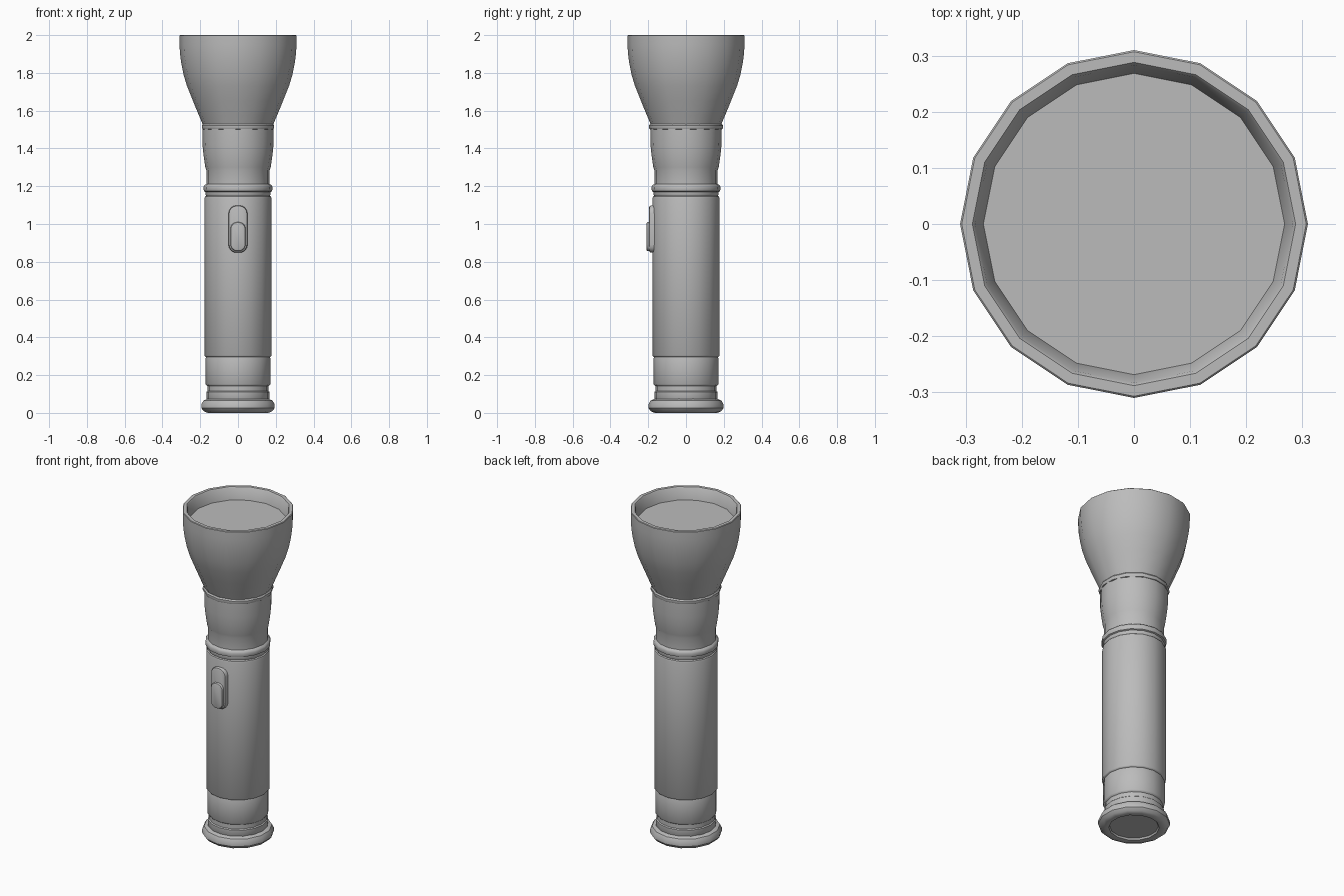
import bpy, bmesh, math

cube = bpy.data.objects.get("Cube")
if cube:
    bpy.data.objects.remove(cube)

grey = bpy.data.materials.new("grey")
grey.use_nodes = True
grey.diffuse_color = (0.5, 0.5, 0.5, 1)
grey.node_tree.nodes["Principled BSDF"].inputs["Base Color"].default_value = (0.5, 0.5, 0.5, 1)


def finish(bm, name, angle=35):
    bmesh.ops.recalc_face_normals(bm, faces=bm.faces)
    mesh = bpy.data.meshes.new(name)
    bm.to_mesh(mesh)
    bm.free()
    mesh.materials.append(grey)
    obj = bpy.data.objects.new(name, mesh)
    bpy.context.collection.objects.link(obj)
    bpy.ops.object.select_all(action='DESELECT')
    obj.select_set(True)
    bpy.context.view_layer.objects.active = obj
    bpy.ops.object.shade_smooth_by_angle(angle=math.radians(angle))
    return obj


def lathe(name, profile, sides=16, start=0.0):
    """Turned part from (radius, height) pairs, closed by a flat cap at each end."""
    bm = bmesh.new()
    rings = []
    for r, z in profile:
        angles = [start + math.tau * i / sides for i in range(sides)]
        rings.append([bm.verts.new((r * math.cos(a), r * math.sin(a), z)) for a in angles])
    for low, high in zip(rings, rings[1:]):
        for i in range(sides):
            j = (i + 1) % sides
            bm.faces.new((low[i], low[j], high[j], high[i]))
    bm.faces.new(rings[0])
    bm.faces.new(rings[-1])
    return finish(bm, name)


def pill(name, half_width, bottom, top, front, back, bevel, corner):
    """Rounded upright plate facing the front, with a softened front edge."""
    bm = bmesh.new()
    outline = []
    for cx, cz, turn in ((1, 1, 0), (-1, 1, 1), (-1, -1, 2), (1, -1, 3)):
        x = cx * (half_width - corner)
        z = (top - corner) if cz > 0 else (bottom + corner)
        for k in range(5):
            a = (turn + k / 4) * math.pi / 2
            outline.append((x + corner * math.cos(a), z + corner * math.sin(a)))
    mid = (top + bottom) / 2
    rings = []
    for inset, y in ((0, back), (0, front + bevel), (bevel * 0.3, front + bevel * 0.3), (bevel, front)):
        sx = 1 - inset / half_width
        sz = 1 - inset / (top - mid)
        rings.append([bm.verts.new((x * sx, y, mid + (z - mid) * sz)) for x, z in outline])
    n = len(outline)
    for a, b in zip(rings, rings[1:]):
        for i in range(n):
            bm.faces.new((a[i], a[(i + 1) % n], b[(i + 1) % n], b[i]))
    bm.faces.new(rings[0])
    bm.faces.new(rings[-1])
    return finish(bm, name)


# End cap with its rounded foot and recessed underside
lathe("end_cap", [(0.135, 0.015), (0.14, 0.005), (0.165, 0.0), (0.185, 0.008), (0.199, 0.025),
                  (0.199, 0.045), (0.188, 0.065), (0.165, 0.075)], 14, math.pi / 2)
lathe("tail_collar", [(0.16, 0.06), (0.168, 0.075), (0.168, 0.11), (0.162, 0.115),
                      (0.162, 0.145)])
lathe("tail_sleeve", [(0.16, 0.14), (0.167, 0.145), (0.171, 0.152), (0.171, 0.29), (0.168, 0.298)])

# Grip
lathe("handle", [(0.165, 0.294), (0.174, 0.298), (0.178, 0.304), (0.178, 1.135),
                 (0.175, 1.145), (0.168, 1.15)])

# Neck and its two rings
lathe("lower_ring", [(0.168, 1.148), (0.172, 1.155), (0.172, 1.17), (0.18, 1.174), (0.182, 1.182),
                     (0.182, 1.196), (0.178, 1.205), (0.168, 1.212)])
lathe("neck", [(0.168, 1.2), (0.168, 1.285), (0.173, 1.3), (0.183, 1.37), (0.188, 1.42), (0.189, 1.51)])
lathe("upper_ring", [(0.185, 1.5), (0.193, 1.503), (0.196, 1.51), (0.196, 1.522),
                     (0.19, 1.53)], 14, math.pi / 2)

# Flared head with a hollow rim
lathe("head", [(0.184, 1.52), (0.19, 1.535), (0.207, 1.575), (0.238, 1.65), (0.27, 1.73),
               (0.288, 1.79), (0.3, 1.85), (0.307, 1.9), (0.31, 1.95), (0.31, 1.997),
               (0.307, 2.0), (0.288, 2.0), (0.283, 1.994), (0.268, 1.925)])
lathe("lens", [(0.269, 1.918), (0.269, 1.927)])

# Switch
pill("switch_plate", 0.05, 0.848, 1.098, -0.195, -0.15, 0.01, 0.042)
pill("switch_button", 0.04, 0.856, 1.01, -0.21, -0.18, 0.009, 0.035)
